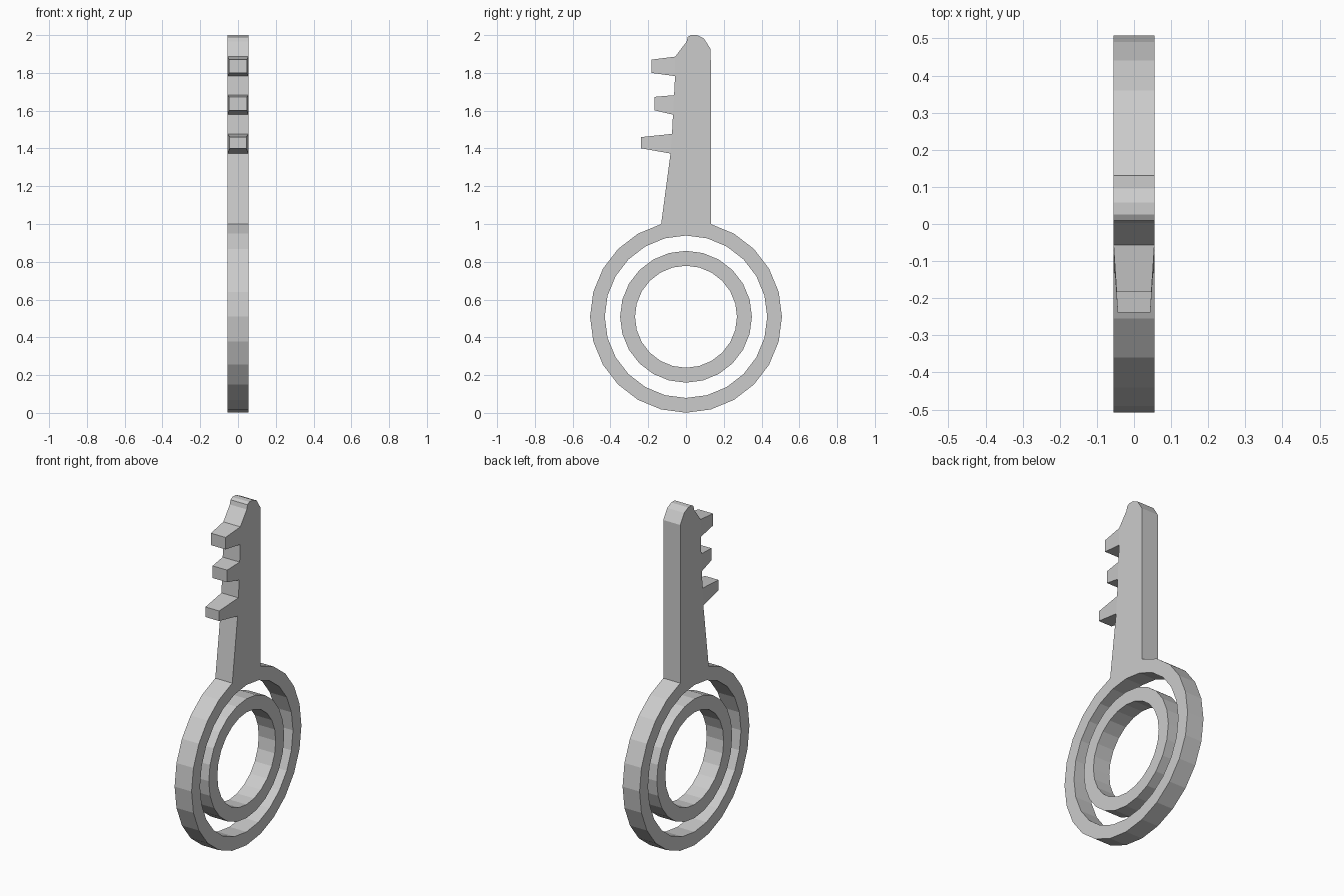
import bpy, bmesh
from math import sin, cos, pi

if "Cube" in bpy.data.objects:
    bpy.data.objects.remove(bpy.data.objects["Cube"])

SIDES, CENTRE_Z, HALF = 24, 0.509, 0.055


def circle(r):
    # points start at the top and run toward +y: (half thickness, y, z)
    return [(HALF, r * sin(2 * pi * i / SIDES), CENTRE_Z + r * cos(2 * pi * i / SIDES))
            for i in range(SIDES)]


def plate(name, points, faces):
    # flat faces on +x, mirrored to -x, with walls along every open edge
    bm = bmesh.new()
    right = [bm.verts.new(p) for p in points]
    left = [bm.verts.new((-x, y, z)) for x, y, z in points]
    for f in faces:
        bm.faces.new([right[i] for i in f])
    bm.edges.index_update()
    bm.verts.index_update()
    rim = [(e.verts[0].index, e.verts[1].index) for e in bm.edges if e.is_boundary]
    for f in faces:
        bm.faces.new([left[i] for i in reversed(f)])
    for a, b in rim:
        bm.faces.new((right[a], right[b], left[b], left[a]))
    bmesh.ops.delete(bm, geom=[v for v in bm.verts if not v.link_faces], context='VERTS')
    bmesh.ops.recalc_face_normals(bm, faces=bm.faces)
    mesh = bpy.data.meshes.new(name)
    bm.to_mesh(mesh)
    bm.free()
    ob = bpy.data.objects.new(name, mesh)
    bpy.context.collection.objects.link(ob)
    return ob


def band(i):
    j = (i + 1) % SIDES
    return (i, j, SIDES + j, SIDES + i)


# loose inner ring
plate("inner_ring", circle(0.349) + circle(0.27), [band(i) for i in range(SIDES)])

# bow ring and blade in one piece; the blade replaces the ring's top outer point
points = circle(0.508) + circle(0.43)
faces = [band(i) for i in range(1, SIDES - 1)]
outline = []


def add(y, z, x=HALF):
    points.append((x, y, z))
    return len(points) - 1


# rounded tip, from the straight back over to the toothed edge
for y, z in [(0.131, 1.925), (0.095, 1.982), (0.058, 2.0), (0.026, 2.0),
             (0.009, 1.99), (0.003, 1.965)]:
    outline.append(add(y, z))

# tapered teeth: root top, tip top, tip bottom, root bottom, tip half thickness
for rt, tt, tb, rb, tip_x in [
        ((-0.057, 1.886), (-0.183, 1.87), (-0.183, 1.80), (-0.058, 1.783), 0.047),
        ((-0.063, 1.682), (-0.168, 1.673), (-0.168, 1.602), (-0.069, 1.579), 0.047),
        ((-0.074, 1.477), (-0.238, 1.46), (-0.238, 1.401), (-0.082, 1.373), 0.044)]:
    a, b, c, d = add(*rt), add(*tt, tip_x), add(*tb, tip_x), add(*rb)
    faces.append((d, c, b, a)[::-1])
    outline += [a, d]

# blade body, closed by the ring's top arc
faces.append([1] + outline + [SIDES - 1, 2 * SIDES - 1, SIDES, SIDES + 1])
plate("bow_and_blade", points, faces)
